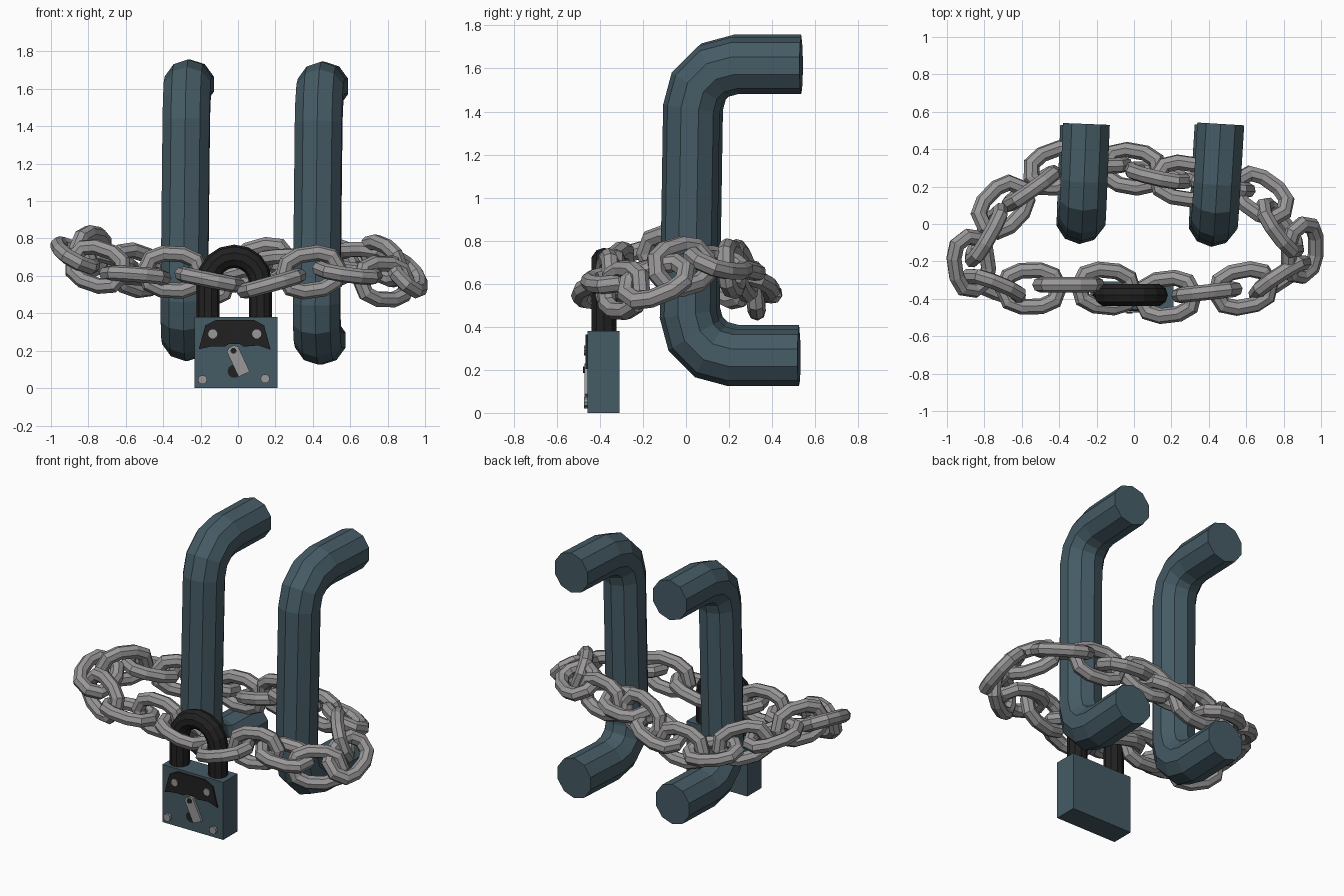
import bpy, bmesh
from math import sin, cos, pi, radians
from mathutils import Vector, Matrix

if "Cube" in bpy.data.objects:
    bpy.data.objects.remove(bpy.data.objects["Cube"])


def material(name, rgb):
    m = bpy.data.materials.new(name)
    m.diffuse_color = (*rgb, 1)
    m.use_nodes = True
    m.node_tree.nodes["Principled BSDF"].inputs["Base Color"].default_value = m.diffuse_color
    return m


BLUE = material("blue_steel", (0.06, 0.105, 0.13))
BLACK = material("black_steel", (0.015, 0.015, 0.015))
GREY = material("grey_steel", (0.32, 0.31, 0.31))


def finish(name, bm, mat):
    bmesh.ops.recalc_face_normals(bm, faces=bm.faces[:])
    me = bpy.data.meshes.new(name)
    bm.to_mesh(me)
    bm.free()
    ob = bpy.data.objects.new(name, me)
    me.materials.append(mat)
    bpy.context.collection.objects.link(ob)
    return ob


def tube(name, path, normal, r, sides, mat, closed=False):
    """Round section swept along a planar path, with mitred corners."""
    bm = bmesh.new()
    n = Vector(normal).normalized()
    path = [Vector(p) for p in path]
    count = len(path)
    rings = []
    for i, p in enumerate(path):
        a = (p - path[i - 1]).normalized() if closed or i else None
        b = (path[(i + 1) % count] - p).normalized() if closed or i < count - 1 else None
        a, b = a or b, b or a
        t = (a + b).normalized()
        side = t.cross(n) / t.dot(a)
        rings.append([bm.verts.new(p + side * r * cos(k * 2 * pi / sides) + n * r * sin(k * 2 * pi / sides))
                      for k in range(sides)])
    for i in range(count if closed else count - 1):
        A, B = rings[i], rings[(i + 1) % count]
        for k in range(sides):
            j = (k + 1) % sides
            bm.faces.new((A[k], A[j], B[j], B[k]))
    if not closed:
        bm.faces.new(rings[0])
        bm.faces.new(rings[-1])
    return finish(name, bm, mat)


def prism(name, outline, y_back, y_front, mat):
    """Outline in the x-z plane, extruded along y."""
    bm = bmesh.new()
    f = bm.faces.new([bm.verts.new((x, y_back, z)) for x, z in outline])
    out = bmesh.ops.extrude_face_region(bm, geom=[f])["geom"]
    bmesh.ops.translate(bm, verts=[v for v in out if isinstance(v, bmesh.types.BMVert)],
                        vec=(0, y_front - y_back, 0))
    if f.is_valid and not any(g.is_valid and len(g.verts) == len(outline) and
                              all(abs(v.co.y - y_back) < 1e-6 for v in g.verts) for g in bm.faces):
        bm.faces.new(f.verts)
    return finish(name, bm, mat)


def circle(x, z, r, sides=10):
    return [(x + r * cos(k * 2 * pi / sides), z + r * sin(k * 2 * pi / sides)) for k in range(sides)]


# Two door handles: straight bar with bent ends, each slightly askew
def handle(name, x, y, z_top, z_low, yaw):
    bend, reach = 0.2, 0.535
    arc = [radians(a) for a in (90, 120, 150, 180)]
    yz = [(reach, z_top)]
    yz += [(y + bend + bend * cos(a), z_top - bend + bend * sin(a)) for a in arc]
    yz += [(y - 0.015 + bend + bend * cos(a), z_low + bend - bend * sin(a)) for a in reversed(arc)]
    yz.append((reach - 0.01, z_low))
    pts = [(x + yaw * py + 0.01 * (pz - 0.95), py, pz) for py, pz in yz]
    tube(name, pts, (1, -yaw, 0), 0.132, 10, BLUE)


handle("left_handle", -0.283, 0.04, 1.625, 0.277, 0.04)
handle("right_handle", 0.425, 0.025, 1.613, 0.257, 0.06)

# Padlock body and shackle
prism("padlock_body", [(-0.232, 0), (0.212, 0), (0.212, 0.38), (-0.232, 0.38)], -0.308, -0.457, BLUE)
arch = [(-0.02 + 0.14 * cos(a * pi / 8), -0.38, 0.565 + 0.14 * sin(a * pi / 8)) for a in range(9)]
tube("padlock_shackle", [(0.12, -0.38, 0.3)] + arch + [(-0.16, -0.38, 0.3)], (0, 1, 0), 0.061, 10, BLACK)

# Face plate, keyhole, swinging cover and rivets
plate = [(-0.21, 0.208), (-0.175, 0.335), (-0.115, 0.365), (0.085, 0.365), (0.14, 0.335), (0.175, 0.205),
         (0.11, 0.228), (0.03, 0.222), (0.01, 0.235), (-0.05, 0.235), (-0.07, 0.222), (-0.145, 0.222)]
prism("face_plate", plate, -0.45, -0.466, BLACK)
prism("keyhole", circle(-0.02, 0.09, 0.036), -0.45, -0.462, BLACK)
c, ang = Vector((0.0, 0.145)), radians(25)
cover = [c + Matrix.Rotation(ang, 2) @ Vector(p) for p in
         ((-0.033, -0.078), (0.033, -0.078), (0.033, 0.07), (0.015, 0.085), (-0.015, 0.085), (-0.033, 0.07))]
prism("keyhole_cover", cover, -0.455, -0.472, GREY)
prism("cover_pin", circle(-0.024, 0.2, 0.016), -0.46, -0.478, BLACK)
for i, (x, z) in enumerate([(-0.135, 0.29), (0.1, 0.29), (-0.19, 0.045), (0.145, 0.05)]):
    prism(f"rivet_{i + 1}", circle(x, z, 0.025), -0.45, -0.473, GREY)

# Chain: link centres (x, y, z) and roll in degrees, from right of shackle round the back
LINKS = [
    (0.18, -0.39, 0.56, 0), (0.39, -0.365, 0.62, 90), (0.585, -0.345, 0.62, 10), (0.78, -0.29, 0.57, 80),
    (0.9, -0.14, 0.61, 42), (0.78, -0.02, 0.68, 70), (0.68, 0.15, 0.70, 25), (0.46, 0.21, 0.67, 85),
    (0.27, 0.23, 0.68, 15), (0.13, 0.26, 0.66, 80), (-0.01, 0.295, 0.60, 10), (-0.2, 0.32, 0.57, 85),
    (-0.41, 0.3, 0.58, 10), (-0.55, 0.19, 0.63, 85), (-0.7, 0.09, 0.68, 0), (-0.79, -0.06, 0.73, 80),
    (-0.87, -0.21, 0.71, -25), (-0.75, -0.335, 0.65, 75), (-0.55, -0.345, 0.60, -5),
    (-0.35, -0.325, 0.62, 90), (-0.15, -0.345, 0.58, 0)]
Z = Vector((0, 0, 1))
for i, (x, y, z, roll) in enumerate(LINKS):
    a, b = LINKS[max(i - 1, 0)], LINKS[min(i + 1, len(LINKS) - 1)]
    t = (Vector(b[:3]) - Vector(a[:3])).normalized()
    s = t.cross(Z).normalized()
    up = s.cross(t)
    n = up * cos(radians(roll)) + s * sin(radians(roll))
    w = n.cross(t)
    pts = []
    for end in (1, -1):
        for k in range(5):
            ang = -pi / 2 + k * pi / 4
            pts.append(Vector((x, y, z)) + t * end * (0.052 + 0.097 * cos(ang)) + w * end * 0.097 * sin(ang))
    tube(f"chain_link_{i + 1:02d}", pts, n, 0.042, 8, GREY, closed=True)
